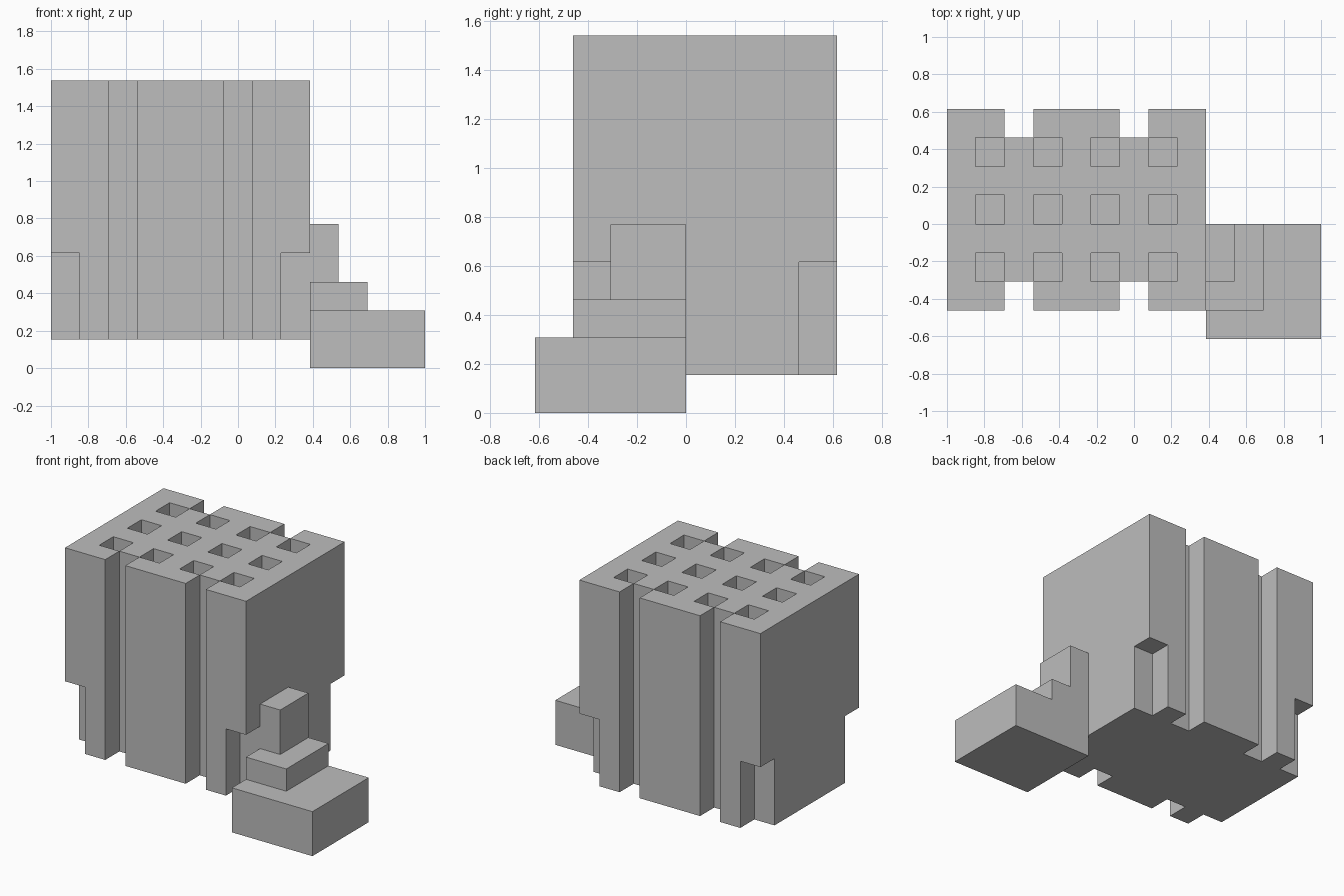
import bpy
import bmesh
from mathutils import Vector

cube = bpy.data.objects.get("Cube")
if cube:
    bpy.data.objects.remove(cube, do_unlink=True)

U = 2 / 13                      # one block unit
ORIGIN = Vector((-6.5, -3, 0))  # left front corner of the tower, in units

grey = bpy.data.materials.new("stone grey")
grey.use_nodes = True
colour = (0.51, 0.51, 0.51, 1)
grey.diffuse_color = colour
grey.node_tree.nodes["Principled BSDF"].inputs["Base Color"].default_value = colour


def finish(name, bm):
    mesh = bpy.data.meshes.new(name)
    bm.to_mesh(mesh)
    bm.free()
    mesh.materials.append(grey)
    obj = bpy.data.objects.new(name, mesh)
    bpy.context.collection.objects.link(obj)
    return obj


def box(name, low, high):
    """Box between two corners given in block units from the origin."""
    low, high = Vector(low), Vector(high)
    bm = bmesh.new()
    bmesh.ops.create_cube(bm, size=1)
    for v in bm.verts:
        v.co = (ORIGIN + (low + high) / 2 + v.co * (high - low)) * U
    return finish(name, bm)


# Tower: block grid with grooves, cut-away lower corners and roof pockets
NX, NY = 9, 7
LEVELS = [1, 4, 9, 10]


def solid(i, j, k):
    if not (0 <= i < NX and 0 <= j < NY and 0 <= k < len(LEVELS) - 1):
        return False
    edge_row = j in (0, NY - 1)
    groove = edge_row and i in (2, 6)
    corner = edge_row and i in (0, NX - 1) and k == 0
    pocket = i % 2 == 1 and j % 2 == 1 and k == 2
    return not (groove or corner or pocket)


bm = bmesh.new()
corners = {}


def corner_vert(key):
    if key not in corners:
        point = Vector((key[0], key[1], LEVELS[key[2]]))
        corners[key] = bm.verts.new((ORIGIN + point) * U)
    return corners[key]


for i in range(NX):
    for j in range(NY):
        for k in range(len(LEVELS) - 1):
            if not solid(i, j, k):
                continue
            for axis in range(3):
                for side in (0, 1):
                    neighbour = [i, j, k]
                    neighbour[axis] += 2 * side - 1
                    if solid(*neighbour):
                        continue
                    # outer face of this block, wound to face outwards
                    loop = []
                    for du, dv in ((0, 0), (1, 0), (1, 1), (0, 1)):
                        key = [i, j, k]
                        key[axis] += side
                        key[(axis + 1) % 3] += du
                        key[(axis + 2) % 3] += dv
                        loop.append(corner_vert(tuple(key)))
                    bm.faces.new(loop if side else loop[::-1])
finish("tower", bm)

# Stepped side pile against the tower's left wall
box("side_base", (9, -1, 0), (13, 3, 2))
box("side_step", (9, 0, 2), (11, 3, 3))
box("side_post", (9, 1, 3), (10, 3, 5))
